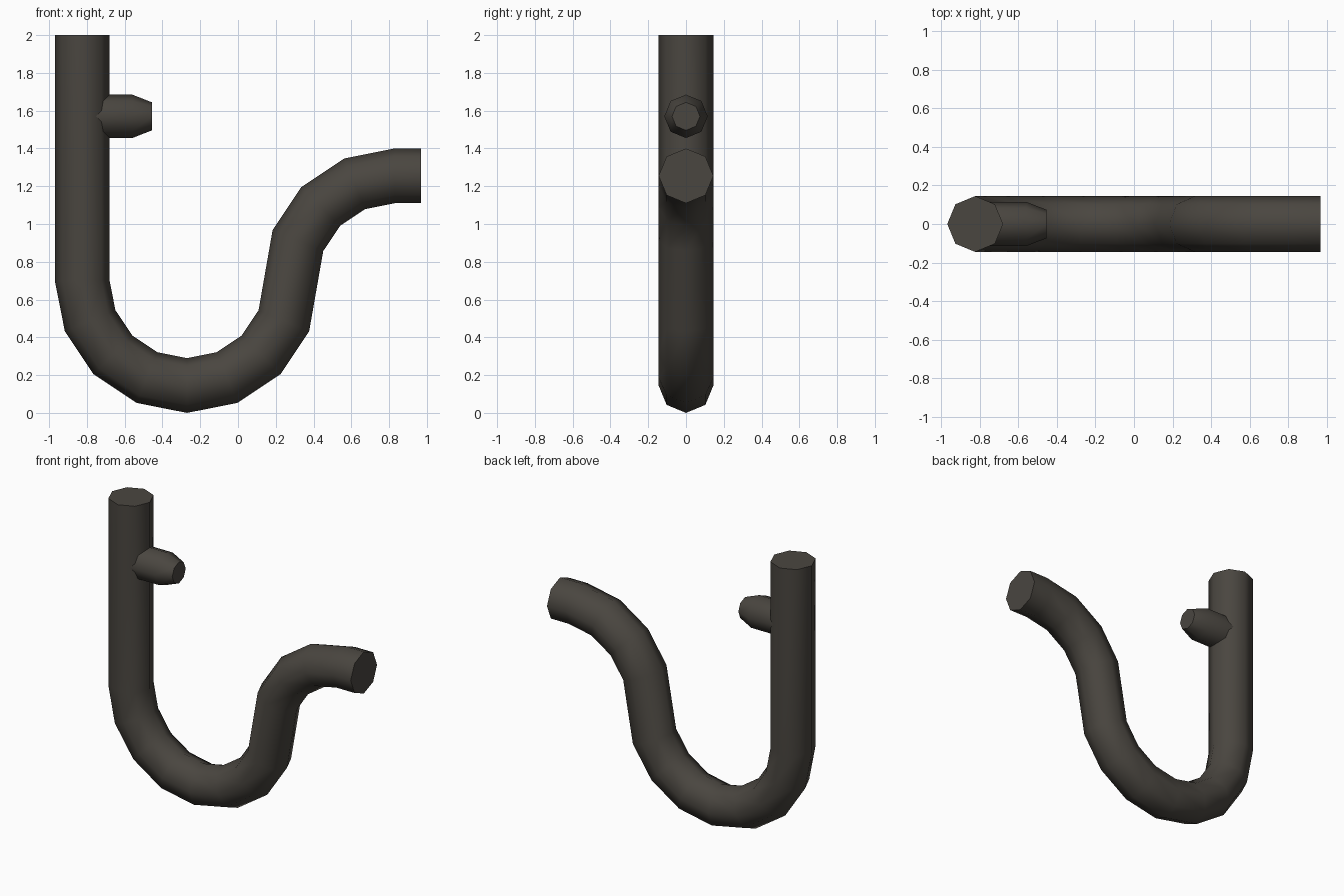
import bpy, bmesh, math
from mathutils import Vector

if "Cube" in bpy.data.objects:
    bpy.data.objects.remove(bpy.data.objects["Cube"])

metal = bpy.data.materials.new("dark_grey_metal")
metal.diffuse_color = (0.068, 0.061, 0.051, 1)
metal.use_nodes = True
metal.node_tree.nodes["Principled BSDF"].inputs["Base Color"].default_value = metal.diffuse_color

SIDES = 8


def tube(name, rings):
    """Skin capped 8-sided rings; each ring = (centre x, z, in-plane axis angle, radius)."""
    bm = bmesh.new()
    loops = []
    for x, z, ang, r in rings:
        u = Vector((math.cos(ang), 0, math.sin(ang)))
        v = Vector((0, 1, 0))
        loop = []
        for i in range(SIDES):
            t = 2 * math.pi * i / SIDES
            loop.append(bm.verts.new(Vector((x, 0, z)) + r * (math.cos(t) * u + math.sin(t) * v)))
        loops.append(loop)
    for a, b in zip(loops, loops[1:]):
        for i in range(SIDES):
            j = (i + 1) % SIDES
            bm.faces.new((a[i], a[j], b[j], b[i]))
    bm.faces.new(loops[0])
    bm.faces.new(loops[-1])
    bmesh.ops.recalc_face_normals(bm, faces=bm.faces)
    # smooth around the tube, crisp at the end caps
    for f in bm.faces:
        f.smooth = len(f.verts) == 4
    for e in bm.edges:
        e.smooth = all(f.smooth for f in e.link_faces)
    me = bpy.data.meshes.new(name)
    bm.to_mesh(me)
    bm.free()
    me.materials.append(metal)
    ob = bpy.data.objects.new(name, me)
    bpy.context.collection.objects.link(ob)
    return ob


R, r = 0.555, 0.145           # bend radius, pipe radius
step = math.pi / 8

# Main pipe: straight inlet, U bend, reverse bend, short outlet
rings = [(-0.825, 2.0, math.pi, r)]
for k in range(8):            # U bend
    a = math.pi + k * step
    rings.append((-0.27 + R * math.cos(a), 0.70 + R * math.sin(a), a, r))
for k in range(4):            # reverse bend, its ring axis points towards the bend centre
    a = math.pi - (k + 1) * step
    rings.append((0.83 + R * math.cos(a), 0.70 + R * math.sin(a), a + math.pi, r))
rings.append((0.97, 0.70 + R, 1.5 * math.pi, r))
tube("trap_pipe", rings)

# Small tapered side stub
up = math.pi / 2
tube("side_stub", [(-0.80, 1.57, up, 0.115), (-0.56, 1.57, up, 0.115), (-0.455, 1.57, up, 0.074)])
